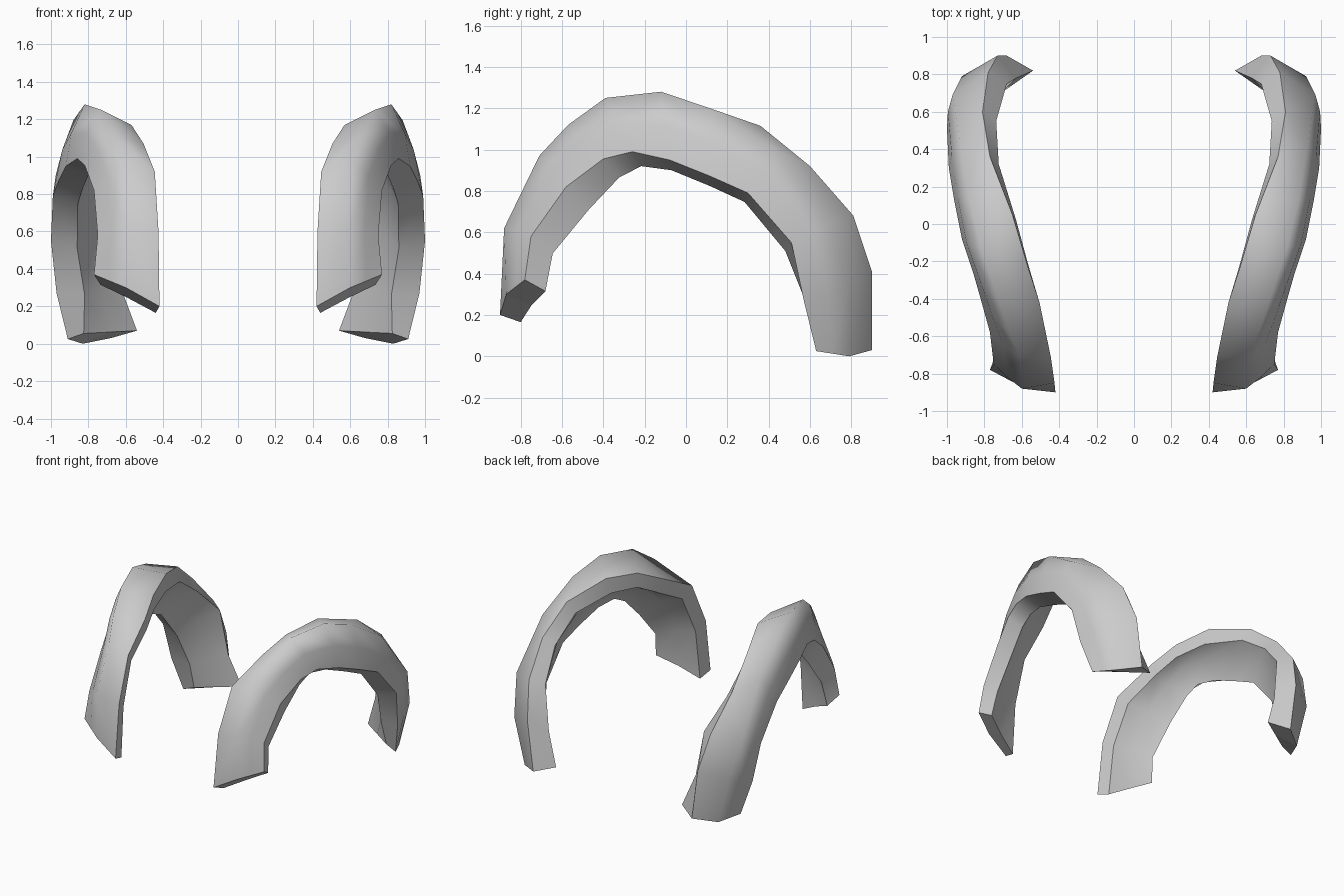
import bpy, bmesh
from mathutils import Vector

if "Cube" in bpy.data.objects:
    bpy.data.objects.remove(bpy.data.objects["Cube"])

# Outer skin of one arch, front end to back end: three guide curves
INNER_EDGE = [(.42, -.9, .2), (.425, -.85, .6), (.445, -.71, .92), (.505, -.42, 1.07),
              (.57, -.22, 1.17), (.65, .05, 1.21), (.77, .36, 1.115), (.81, .6, .92),
              (.78, .81, .68), (.73, .9, .41), (.68, .9, .03)]
CREST = [(.6, -.87, .3), (.6, -.88, .62), (.61, -.71, .97), (.67, -.57, 1.12),
         (.73, -.39, 1.25), (.82, -.12, 1.28), (.88, .13, 1.195), (.93, .43, 1.0),
         (.97, .69, .64), (.92, .79, .35), (.83, .79, 0)]
OUTER_EDGE = [(.77, -.78, .37), (.75, -.75, .58), (.77, -.58, .82), (.82, -.4, .955),
              (.86, -.26, .99), (.92, -.08, .95), (.96, .12, .87), (.99, .3, .79),
              (1, .51, .55), (.97, .57, .27), (.91, .63, .025)]

# Thickness offsets at stations along the arch, interpolated in between
KEYS = [0, 2, 5, 8, 9, 10]
INNER_LIP = [(.02, .1, -.035), (.03, .08, -.08), (-.02, -.03, -.12), (-.1, -.06, -.03),
             (-.1, -.12, -.1), (-.14, -.08, .04)]
OUTER_LIP = [(-.035, .1, -.055), (-.04, .11, -.11), (-.12, .01, -.05), (-.14, -.03, -.04),
             (-.15, .01, -.01), (-.085, .01, .03)]
SIDES = 7


def offset(table, i):
    for k in range(len(KEYS) - 1):
        a, b = KEYS[k], KEYS[k + 1]
        if i <= b:
            return Vector(table[k]).lerp(Vector(table[k + 1]), (i - a) / (b - a))


# Skin seven-sided sections into a closed band, with a bulge below the crest
bm = bmesh.new()
rings = []
last = len(CREST) - 1
for i, (a, b, c) in enumerate(zip(INNER_EDGE, CREST, OUTER_EDGE)):
    a, b, c = Vector(a), Vector(b), Vector(c)
    da, dc = offset(INNER_LIP, i), offset(OUTER_LIP, i)
    middle = 1 - abs(2 * i / last - 1)
    along = Vector(CREST[min(i + 1, last)]) - Vector(CREST[max(i - 1, 0)])
    bulge = (c - b).cross(along).normalized() * .025 * middle
    if bulge.dot(Vector((.7, 0, .7))) < 0:
        bulge = -bulge
    # The underside is a shallower hollow than the outer skin
    hollow = .3 * min(1, (last - i) / 3)
    inside = (a + da + c + dc) / 2 + (b - (a + c) / 2) * hollow
    section = [a, b, (b + c) / 2 + bulge, c, c + dc, inside, a + da]
    rings.append([bm.verts.new(p) for p in section])
for r, s in zip(rings, rings[1:]):
    for j in range(SIDES):
        k = (j + 1) % SIDES
        bm.faces.new((r[j], r[k], s[k], s[j])).smooth = True
        # Rim edges stay crisp
        if j in (0, 3, 4, 6):
            bm.edges.get((r[j], s[j])).smooth = False

# End caps
for r in (rings[0], rings[-1]):
    bm.faces.new((r[0], r[1], r[5], r[6]))
    bm.faces.new((r[1], r[2], r[3], r[4], r[5]))
    for j in range(SIDES):
        bm.edges.get((r[j], r[(j + 1) % SIDES])).smooth = False
bmesh.ops.recalc_face_normals(bm, faces=bm.faces)

mesh = bpy.data.meshes.new("arched_fenders")
bm.to_mesh(mesh)
bm.free()
fenders = bpy.data.objects.new("arched_fenders", mesh)
bpy.context.collection.objects.link(fenders)

# Matching arch on the other side
mirror = fenders.modifiers.new("other_side", 'MIRROR')
mirror.use_mirror_merge = False
